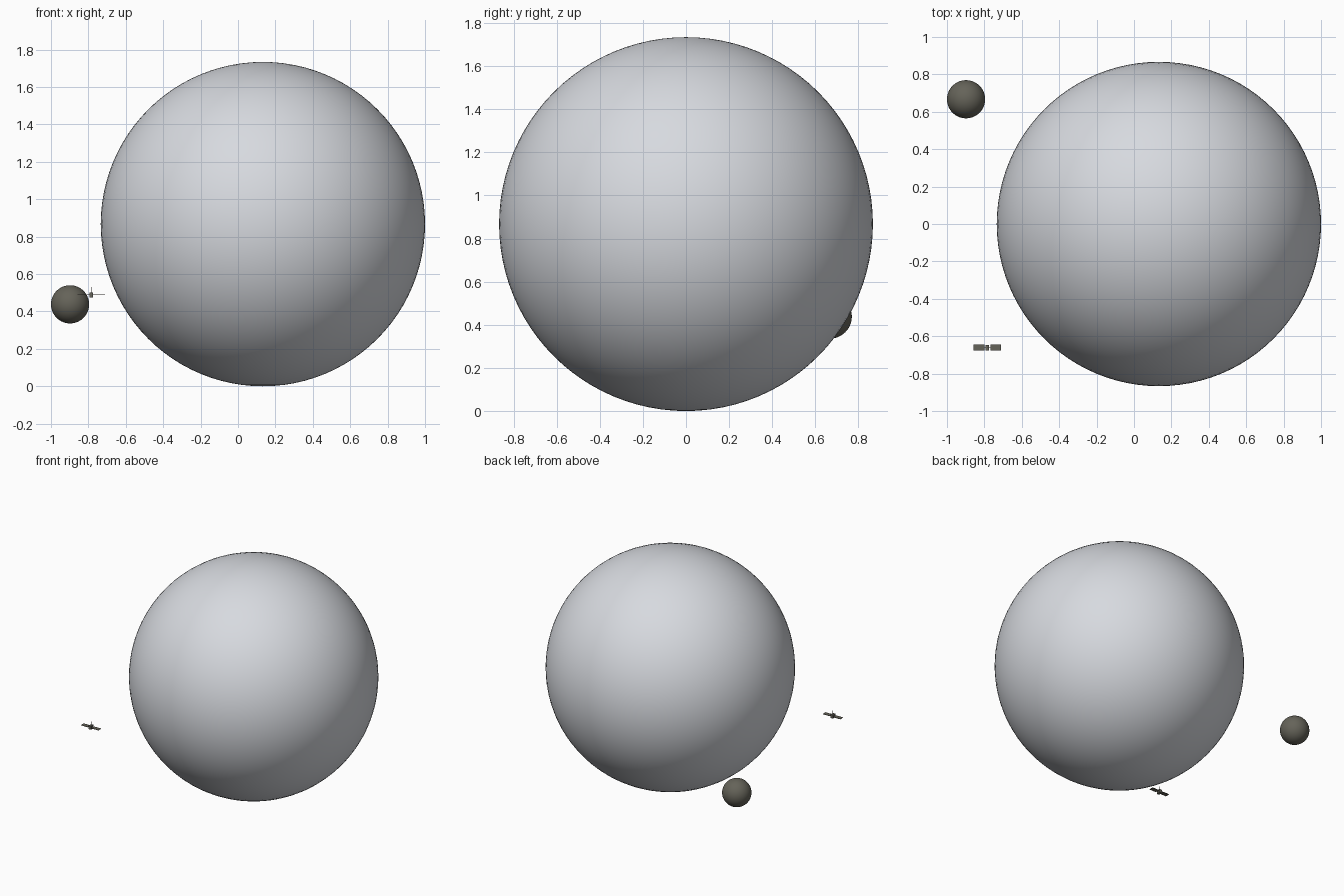
import bpy
from mathutils import Vector

cube = bpy.data.objects.get("Cube")
if cube:
    bpy.data.objects.remove(cube, do_unlink=True)


def material(name, rgb):
    m = bpy.data.materials.new(name)
    m.use_nodes = True
    colour = (*rgb, 1)
    m.diffuse_color = colour
    m.node_tree.nodes["Principled BSDF"].inputs["Base Color"].default_value = colour
    return m


pale_grey = material("pale grey", (0.68, 0.70, 0.74))
stone = material("dark stone", (0.13, 0.125, 0.10))


def finish(name, mat):
    ob = bpy.context.object
    ob.name = name
    ob.data.materials.append(mat)
    return ob


def ball(name, centre, radius, mat):
    bpy.ops.mesh.primitive_uv_sphere_add(
        segments=96, ring_count=48, radius=radius, location=centre)
    bpy.ops.object.shade_smooth()
    return finish(name, mat)


def box(name, centre, size, mat):
    bpy.ops.mesh.primitive_cube_add(size=1, location=centre)
    ob = finish(name, mat)
    ob.scale = size
    return ob


# Planet and its moon
ball("planet", (0.133, 0, 0.867), 0.867, pale_grey)
ball("moon", (-0.898, 0.667, 0.438), 0.102, stone)

# Satellite: body, mast and a pair of panels on arms
hub = Vector((-0.784, -0.661, 0.489))
box("satellite_body", hub, (0.02, 0.03, 0.027), stone)
box("satellite_mast", hub + Vector((0, 0, 0.027)), (0.003, 0.003, 0.03), stone)
for side, label in ((-1, "right"), (1, "left")):
    box(label + "_panel", hub + Vector((side * 0.045, 0, 0)), (0.058, 0.033, 0.003), stone)
    box(label + "_arm", hub + Vector((side * 0.014, 0, 0)), (0.012, 0.004, 0.003), stone)
